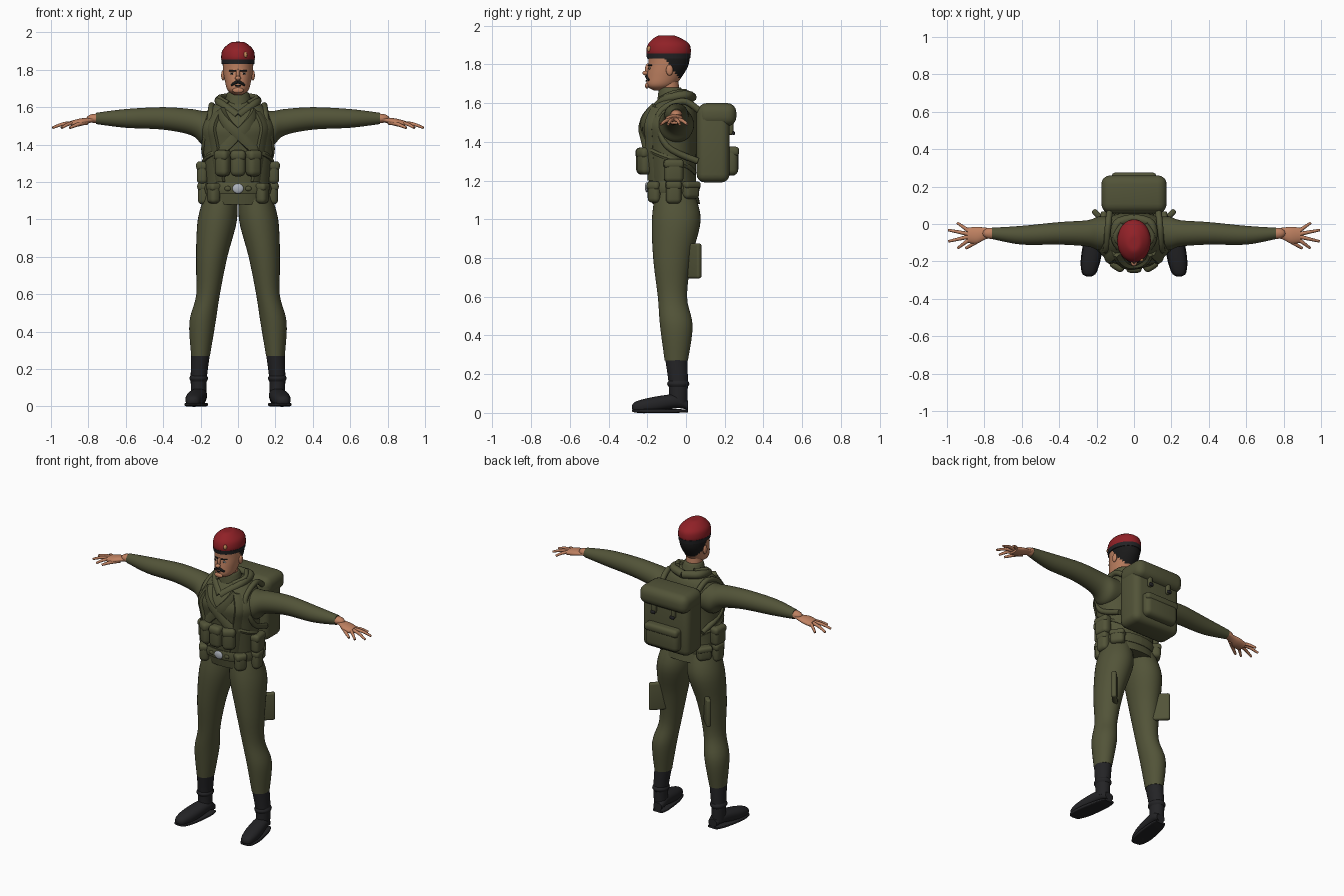
import bpy, bmesh, math
from mathutils import Matrix, Vector
from mathutils.bvhtree import BVHTree

if "Cube" in bpy.data.objects:
    bpy.data.objects.remove(bpy.data.objects["Cube"])


def material(name, red_part, green_part, blue_part):
    mat = bpy.data.materials.new(name)
    mat.use_nodes = True
    colour = (red_part, green_part, blue_part, 1)
    mat.diffuse_color = colour
    shader = mat.node_tree.nodes["Principled BSDF"]
    shader.inputs["Base Color"].default_value = colour
    return mat


olive = material("olive cloth", .085, .088, .04)
skin = material("skin", .52, .22, .12)
black = material("black leather", .017, .017, .019)
hair = material("black hair", .01, .01, .01)
red = material("red felt", .28, .015, .02)
silver = material("silver metal", .42, .45, .5)
gold = material("gold metal", .55, .25, .1)
white = material("eye white", .6, .57, .52)


def finish(name, bm, materials, mirror=False, rule=None):
    """Turn a bmesh into a smooth object and return its surface for placing parts."""
    bmesh.ops.recalc_face_normals(bm, faces=bm.faces)
    for face in bm.faces:
        face.smooth = True
        if rule:
            face.material_index = rule(face.calc_center_median())
    surface = BVHTree.FromBMesh(bm)
    mesh = bpy.data.meshes.new(name)
    bm.to_mesh(mesh)
    bm.free()
    mesh.set_sharp_from_angle(angle=math.radians(50))
    for mat in materials:
        mesh.materials.append(mat)
    part = bpy.data.objects.new(name, mesh)
    bpy.context.collection.objects.link(part)
    if mirror:
        part.modifiers.new("mirror", 'MIRROR')
    return surface


def smooth_path(points, steps=5):
    """Catmull-Rom curve through the points."""
    points = [Vector(point) for point in points]
    padded = [points[0], *points, points[-1]]
    path = []
    for before, start, end, after in zip(padded, padded[1:], padded[2:], padded[3:]):
        leave, arrive = (end - before) / 2, (after - start) / 2
        for step in range(steps):
            t = step / steps
            bend = (leave * (1 - t) - arrive * t) * t * (1 - t)
            path.append(start.lerp(end, t * t * (3 - t - t)) + bend)
    return path + [points[-1]]


def bridge(bm, loops, closed=True):
    for first, second in zip(loops, loops[1:]):
        for i in range(0 if closed else 1, len(first)):
            bm.faces.new((first[i - 1], first[i], second[i], second[i - 1]))
    bm.faces.new(loops[0])
    bm.faces.new(loops[-1])


def loft(name, rings, *materials, axis='z', ratio=1, power=2, sides=36, mirror=False, rule=None):
    """Rings are (x, y, z, radius); central parts leave out x."""
    rings = [ring if len(ring) == 4 else (0, *ring) for ring in rings]
    bm = bmesh.new()
    loops = []
    for *centre, radius in smooth_path(rings):
        loop = []
        for side in range(sides):
            turn = math.tau * side / sides
            u, v = (math.copysign(abs(w) ** (2 / power), w) * radius
                    for w in (math.cos(turn), math.sin(turn)))
            v *= ratio
            offset = {'x': (0, u, v), 'y': (u, 0, v), 'z': (u, v, 0)}[axis]
            loop.append(bm.verts.new(Vector(centre) + Vector(offset)))
        loops.append(loop)
    bridge(bm, loops)
    return finish(name, bm, materials, mirror, rule)


def tube(name, points, radius, mat, taper=1, mirror=False, sides=12):
    """Round cord along a smooth path, narrowing towards its end."""
    bm = bmesh.new()
    path = smooth_path(points)
    loops = []
    for i, point in enumerate(path):
        along = path[min(i + 1, len(path) - 1)] - path[max(i - 1, 0)]
        frame = along.to_track_quat('Z', 'Y')
        size = radius * (1 + (taper - 1) * i / len(path))
        loops.append([bm.verts.new(point + frame @ Vector(
            (math.cos(math.tau * k / sides) * size, math.sin(math.tau * k / sides) * size, 0)))
            for k in range(sides)])
    bridge(bm, loops)
    finish(name, bm, [mat], mirror)


def box(name, centre, size, mat, turn=0, mirror=False, bevel=.4):
    bm = bmesh.new()
    bmesh.ops.create_cube(bm, size=1)
    bmesh.ops.scale(bm, vec=size, verts=bm.verts)
    bmesh.ops.bevel(bm, geom=bm.edges[:], offset=bevel * min(size), segments=4,
                    profile=.5, affect='EDGES')
    bm.transform(Matrix.Translation(centre) @ Matrix.Rotation(math.radians(turn), 4, 'Z'))
    finish(name, bm, [mat], mirror)


def ball(name, centre, radii, mat, mirror=False):
    bm = bmesh.new()
    bmesh.ops.create_uvsphere(bm, u_segments=20, v_segments=12, radius=1)
    bm.transform(Matrix.Translation(centre) @ Matrix.Diagonal((*radii, 1)))
    finish(name, bm, [mat], mirror)


def outward(angle):
    """Level direction, in degrees from the front towards the left."""
    return Vector((math.sin(math.radians(angle)), -math.cos(math.radians(angle)), 0))


def on_surface(surface, angle, height, lift=0):
    axis, away = Vector((0, -.08, height)), outward(angle)
    return surface.ray_cast(axis + away, -away)[0] + away * lift


def strap(name, start, end, width, lift, mirror=False, steps=20):
    """Webbing laid on the jacket between two (angle, height) points."""
    bm = bmesh.new()
    stops = [Vector(start).lerp(Vector(end), i / steps) for i in range(steps + 1)]
    path = [on_surface(jacket, *stop) for stop in stops]
    loops = []
    for i, (point, stop) in enumerate(zip(path, stops)):
        along = path[min(i + 1, steps)] - path[max(i - 1, 0)]
        away = outward(stop[0])
        across = along.cross(away).normalized() * width / 2
        loops.append([bm.verts.new(point + across * side + away * lift * rise) for side, rise in
                      ((-1, -1), (-1, .5), (0, 1), (1, .5), (1, -1))])
    bridge(bm, loops, closed=False)
    finish(name, bm, [olive], mirror)


def pouch(name, angle, height, width, depth, tall, mirror=True):
    """Puffy pouch with a flap, facing out from the jacket."""
    centre = on_surface(jacket, angle, height, depth / 4)
    box(name, centre, (width, depth, tall), olive, angle, mirror)
    lid = centre + Vector((0, 0, tall * .3))
    box(name + "_flap", lid, (width * 1.04, depth * 1.1, tall * .4), olive, angle, mirror)


# Jacket, sleeves and trousers
jacket = loft("jacket", [(-.05, 1.08, .17), (-.07, 1.2, .17), (-.08, 1.4, .19), (-.08, 1.5, .2),
                         (-.06, 1.6, .14), (-.07, 1.65, .06)], olive, ratio=.72, power=2.2)
loft("sleeve", [(.13, -.05, 1.49, .09), (.19, -.05, 1.49, .09), (.25, -.05, 1.52, .07),
                (.4, -.05, 1.54, .06), (.6, -.06, 1.54, .05), (.76, -.05, 1.54, .03)],
     olive, axis='x', mirror=True)
loft("trouser_leg", [(.09, -.06, 1.15, .08), (.11, -.05, 1, .105), (.14, -.07, .8, .083),
                     (.16, -.07, .6, .063), (.19, -.05, .45, .07), (.2, -.05, .27, .05)],
     olive, ratio=1.2, mirror=True)

# Boots, with soles that follow the foot
loft("boot_shaft", [(.2, -.05, .28, .05), (.21, -.04, .15, .043), (.21, -.04, .05, .04)],
     black, ratio=1.15, mirror=True)
loft("boot_cuff", [(.21, -.04, .17, .04), (.21, -.04, .15, .05), (.21, -.04, .13, .04)],
     black, ratio=1.15, mirror=True)
foot = [(.2, .01, .04, .03), (.21, -.05, .06, .045), (.23, -.18, .04, .05),
        (.24, -.26, .03, .035), (.24, -.28, .03, .01)]
loft("boot_foot", foot, black, axis='y', ratio=.8, power=2.3, mirror=True)
loft("boot_sole", [(x, y, .01, radius + .004) for x, y, z, radius in foot],
     black, axis='y', ratio=.2, power=5, mirror=True)

# Hands, with four fingers fanned out from the palm
loft("palm", [(.74, -.05, 1.54, .03), (.79, -.05, 1.53, .03), (.84, -.06, 1.52, .045),
              (.89, -.06, 1.51, .04)], skin, axis='x', ratio=.45, mirror=True)
ball("wrist", (.76, -.05, 1.54), (.05, .03, .025), skin, True)
palm_middle = Vector((.85, -.06, 1.515))
for i, finger in enumerate(("little", "ring", "middle", "index")):
    reach = outward(125 - 24 * i) * (.16 - .03 * abs(i - 1.5))
    drop = Vector((0, 0, -.025))
    tube(finger + "_finger", [palm_middle + reach * .2, palm_middle + reach * .6 + drop * .2,
                              palm_middle + reach + drop], .012, skin, .5, True)
tube("thumb", [(.81, -.07, 1.52), (.85, -.1, 1.51), (.9, -.13, 1.49)], .015, skin, .4, True)

# Head, with hair coloured over the back and sides
loft("neck", [(-.08, 1.6, .05), (-.09, 1.73, .05)], skin)
head = loft("head", [(-.14, 1.665, .02), (-.13, 1.69, .055), (-.11, 1.74, .07), (-.09, 1.8, .08),
                     (-.09, 1.86, .08), (-.09, 1.9, .06)], skin, hair, ratio=1.3, sides=60,
            rule=lambda spot: int(spot.z > 1.73 and spot.y > -.12 + (1.84 - spot.z) * .75))
ball("ear", (.08, -.085, 1.77), (.01, .018, .028), skin, True)
ball("nose_bridge", on_surface(head, 0, 1.775), (.01, .015, .03), skin)
ball("nose_tip", on_surface(head, 0, 1.755, .01), (.016, .016, .012), skin)
ball("chin", on_surface(head, 0, 1.69), (.03, .01, .015), skin)
ball("eye", on_surface(head, 16, 1.78), (.013, .004, .006), white, True)
ball("pupil", on_surface(head, 16, 1.78, .003), (.005, .003, .006), hair, True)
tube("eyebrow", [on_surface(head, angle, 1.795) for angle in (6, 16, 26)], .005, hair, .6, True)
tube("moustache", [on_surface(head, angle, 1.738 - angle / 900) for angle in (0, 10, 18)],
     .01, hair, .5, True)
ball("lower_lip", on_surface(head, 0, 1.715), (.017, .005, .005), hair)

# Beret
loft("beret", [(-.09, 1.84, .085), (-.09, 1.87, .09), (-.09, 1.91, .08), (-.1, 1.945, .04),
               (-.1, 1.95, .01)], red, ratio=1.28)
loft("beret_band", [(-.09, 1.83, .087), (-.09, 1.855, .09)], black, ratio=1.28)
ball("beret_badge", (.04, -.19, 1.88), (.01, .012, .016), gold)

# Collar, scarf and webbing
loft("collar", [(-.07, 1.6, .08), (-.08, 1.67, .06), (-.08, 1.68, .05)], olive)
tube("scarf", [(0, -.18, 1.55), (.09, -.1, 1.62), (.09, 0, 1.64), (0, .03, 1.63)],
     .025, olive, mirror=True)
tube("scarf_fold", [(.05, -.13, 1.62), (.1, -.07, 1.65), (.06, 0, 1.66)], .014, olive, mirror=True)
strap("cross_strap", (-52, 1.58), (40, 1.36), .05, .02)
strap("short_cross_strap", (50, 1.58), (-38, 1.36), .05, .012)
strap("suspender", (54, 1.58), (45, 1.2), .05, .014, True)
strap("side_strap", (40, 1.37), (150, 1.24), .025, .012, True)
tube("pack_strap", [(.13, .07, 1.56), (.14, -.02, 1.61), (.15, -.14, 1.54), (.18, -.1, 1.38),
                    (.16, .06, 1.3)], .017, olive, mirror=True)

# Belt and pouches
strap("belt", (0, 1.165), (180, 1.165), .06, .018, True)
ball("belt_buckle", on_surface(jacket, 0, 1.165, .015), (.03, .01, .026), silver)
ball("belt_stud", on_surface(jacket, 25, 1.165, .015), (.018, .008, .013), olive, True)
pouch("middle_chest_pouch", 0, 1.3, .08, .07, .14, False)
pouch("chest_pouch", 32, 1.3, .08, .07, .14)
pouch("side_pouch", 95, 1.25, .1, .06, .12)
pouch("front_belt_pouch", 58, 1.14, .07, .06, .11)
pouch("hip_belt_pouch", 95, 1.14, .08, .06, .12)
pouch("rear_belt_pouch", 125, 1.15, .09, .06, .09)
box("thigh_pouch", (.18, .035, .785), (.11, .03, .18), olive, 45, True)

# Backpack
box("pack_body", (0, .14, 1.39), (.34, .17, .4), olive, bevel=.25)
box("pack_top_flap", (0, .16, 1.54), (.35, .2, .12), olive)
box("pack_rear_pocket", (0, .23, 1.3), (.24, .08, .15), olive)
box("pack_pocket_flap", (0, .23, 1.35), (.24, .09, .05), olive)
box("pack_flap_tab", (.07, .23, 1.47), (.03, .03, .07), olive, mirror=True)
box("pack_buckle", (.07, .245, 1.445), (.03, .015, .02), black, mirror=True)
